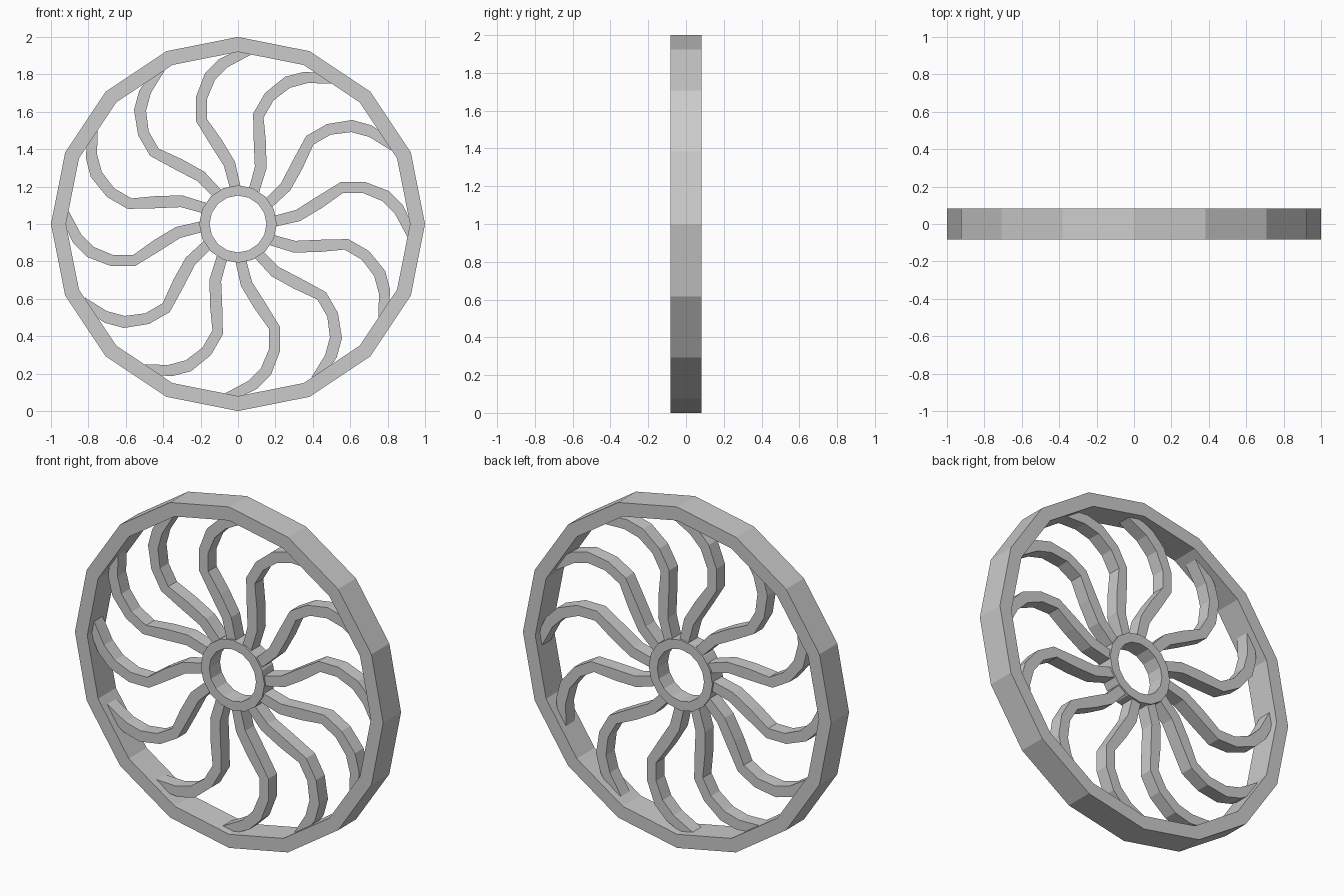
import bpy, bmesh
from math import sin, cos, pi

if "Cube" in bpy.data.objects:
    bpy.data.objects.remove(bpy.data.objects["Cube"])


def finish(name, bm):
    bmesh.ops.recalc_face_normals(bm, faces=bm.faces)
    me = bpy.data.meshes.new(name)
    bm.to_mesh(me)
    bm.free()
    ob = bpy.data.objects.new(name, me)
    bpy.context.collection.objects.link(ob)
    ob.location = (0, 0, 1)
    return ob


# faceted ring with a rectangular section, axis along y
def ring(name, outer, inner, depth, sides):
    bm = bmesh.new()
    h = depth / 2
    section = [(outer, -h), (outer, h), (inner, h), (inner, -h)]
    loops = [[bm.verts.new((r * cos(2 * pi * i / sides), y, r * sin(2 * pi * i / sides)))
              for r, y in section] for i in range(sides)]
    for i in range(sides):
        a, b = loops[i], loops[(i + 1) % sides]
        for k in range(4):
            m = (k + 1) % 4
            bm.faces.new((a[k], b[k], b[m], a[m]))
    return finish(name, bm)


# S-curved spoke outline (radial x, z), swept through the depth
UPPER = [(.19, .043), (.31, .075), (.428, .15), (.551, .225),
         (.679, .225), (.807, .176), (.882, .10), (.925, .01)]
LOWER = [(.19, -.016), (.332, .016), (.449, .086), (.561, .166),
         (.668, .166), (.77, .123), (.84, .053), (.906, -.07)]


def spoke(name, angle, depth):
    bm = bmesh.new()
    h = depth / 2
    c, s = cos(angle), sin(angle)
    sections = []
    for u, l in zip(UPPER, LOWER):
        sections.append([bm.verts.new((x * c - z * s, y, x * s + z * c))
                         for (x, z), y in ((u, -h), (u, h), (l, h), (l, -h))])
    for a, b in zip(sections, sections[1:]):
        for k in range(4):
            m = (k + 1) % 4
            bm.faces.new((a[k], b[k], b[m], a[m]))
    bm.faces.new(sections[0])
    bm.faces.new(sections[-1])
    return finish(name, bm)


ring("rim", 1.0, 0.92, 0.166, 16)
ring("hub", 0.207, 0.152, 0.10, 16)
for i in range(12):
    spoke(f"spoke_{i + 1}", i * pi / 6, 0.08)
